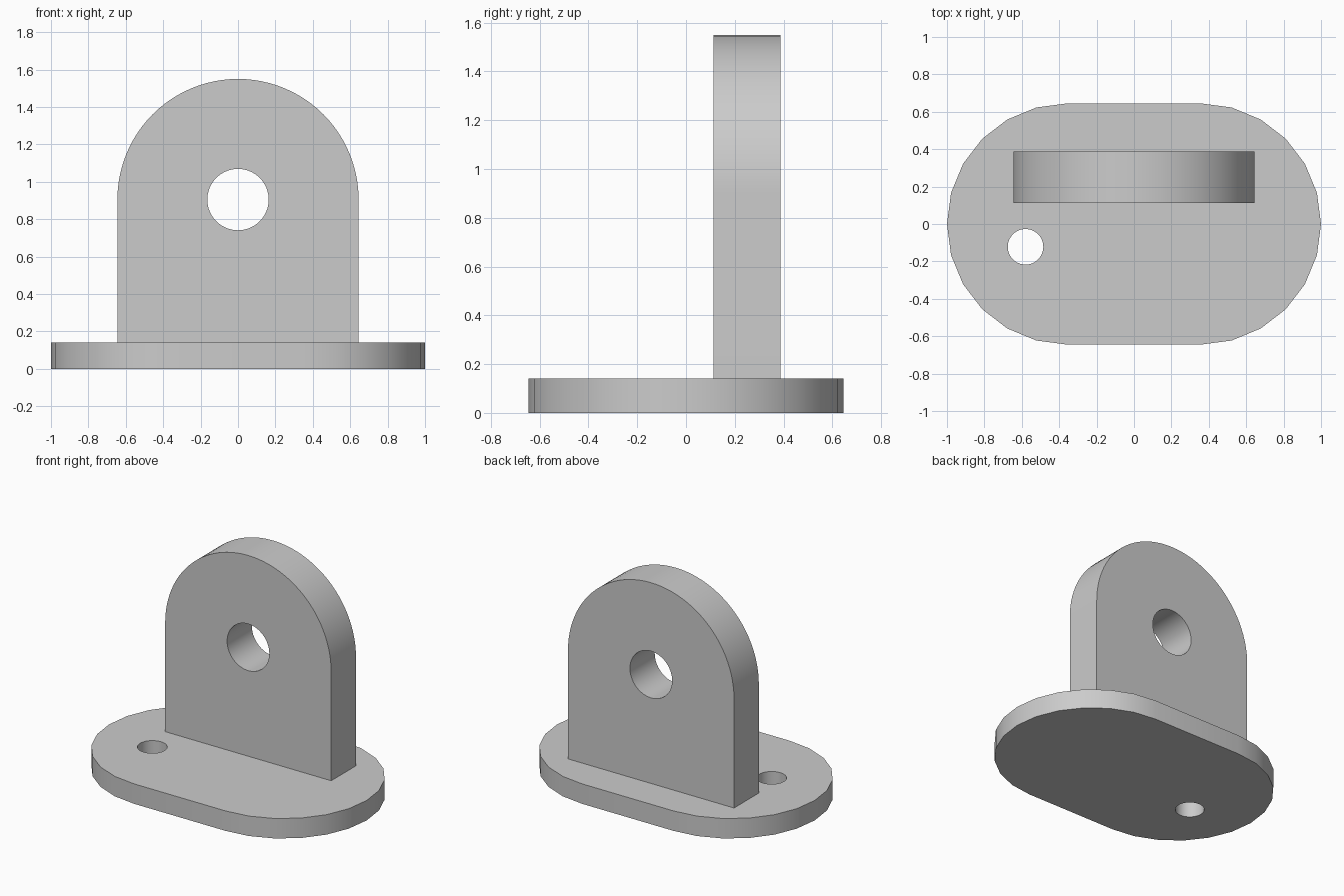
import bpy, bmesh
from math import sin, cos, pi
from mathutils import Matrix, Vector

cube = bpy.data.objects.get("Cube")
if cube:
    bpy.data.objects.remove(cube)

# One plain grey for the whole bracket
grey = bpy.data.materials.new("plain grey")
colour = (0.6, 0.6, 0.6, 1)
grey.diffuse_color = colour
grey.use_nodes = True
grey.node_tree.nodes["Principled BSDF"].inputs["Base Color"].default_value = colour


def arc(cx, cy, r, start, end, steps):
    """Points along an arc, both ends included."""
    angles = [start + (end - start) * i / steps for i in range(steps + 1)]
    return [(cx + r * cos(a), cy + r * sin(a)) for a in angles]


def plate(name, outline, hole, thickness, matrix):
    """Flat plate with a through hole, extruded along its local z."""
    bm = bmesh.new()
    for loop in (outline, hole):
        verts = [bm.verts.new((x, y, 0)) for x, y in loop]
        for a, b in zip(verts, verts[1:] + verts[:1]):
            bm.edges.new((a, b))
    bmesh.ops.triangle_fill(bm, edges=bm.edges[:], use_beauty=True,
                            normal=Vector((0, 0, 1)))
    cap = bmesh.ops.extrude_face_region(bm, geom=bm.faces[:], use_keep_orig=True)
    top = [g for g in cap["geom"] if isinstance(g, bmesh.types.BMVert)]
    bmesh.ops.translate(bm, verts=top, vec=(0, 0, thickness))
    bmesh.ops.recalc_face_normals(bm, faces=bm.faces[:])
    bm.transform(matrix)
    mesh = bpy.data.meshes.new(name)
    bm.to_mesh(mesh)
    bm.free()
    mesh.materials.append(grey)
    obj = bpy.data.objects.new(name, mesh)
    bpy.context.collection.objects.link(obj)
    bpy.ops.object.select_all(action="DESELECT")
    obj.select_set(True)
    bpy.context.view_layer.objects.active = obj
    bpy.ops.object.shade_smooth_by_angle(angle=pi / 6)
    return obj


RADIUS = 0.645
BASE_HEIGHT = 0.14

# Base: coarse stadium with a small bolt hole
half = 1 - RADIUS
stadium = (arc(half, 0, RADIUS, -pi / 2, pi / 2, 12)
           + arc(-half, 0, RADIUS, pi / 2, 3 * pi / 2, 12))
bolt_hole = arc(-0.58, -0.122, 0.095, 0, 2 * pi, 48)[:-1]
plate("base_plate", stadium, bolt_hole, BASE_HEIGHT, Matrix())

# Upright lug: round-topped, with a pin hole on the arc's centre
pin_z = 0.905
lug = arc(0, pin_z, RADIUS, 0, pi, 48) + [(-RADIUS, BASE_HEIGHT), (RADIUS, BASE_HEIGHT)]
pin_hole = arc(0, pin_z, 0.164, 0, 2 * pi, 64)[:-1]
upright = Matrix.Translation((0, 0.388, 0)) @ Matrix.Rotation(pi / 2, 4, "X")
plate("upright_lug", lug, pin_hole, 0.275, upright)
